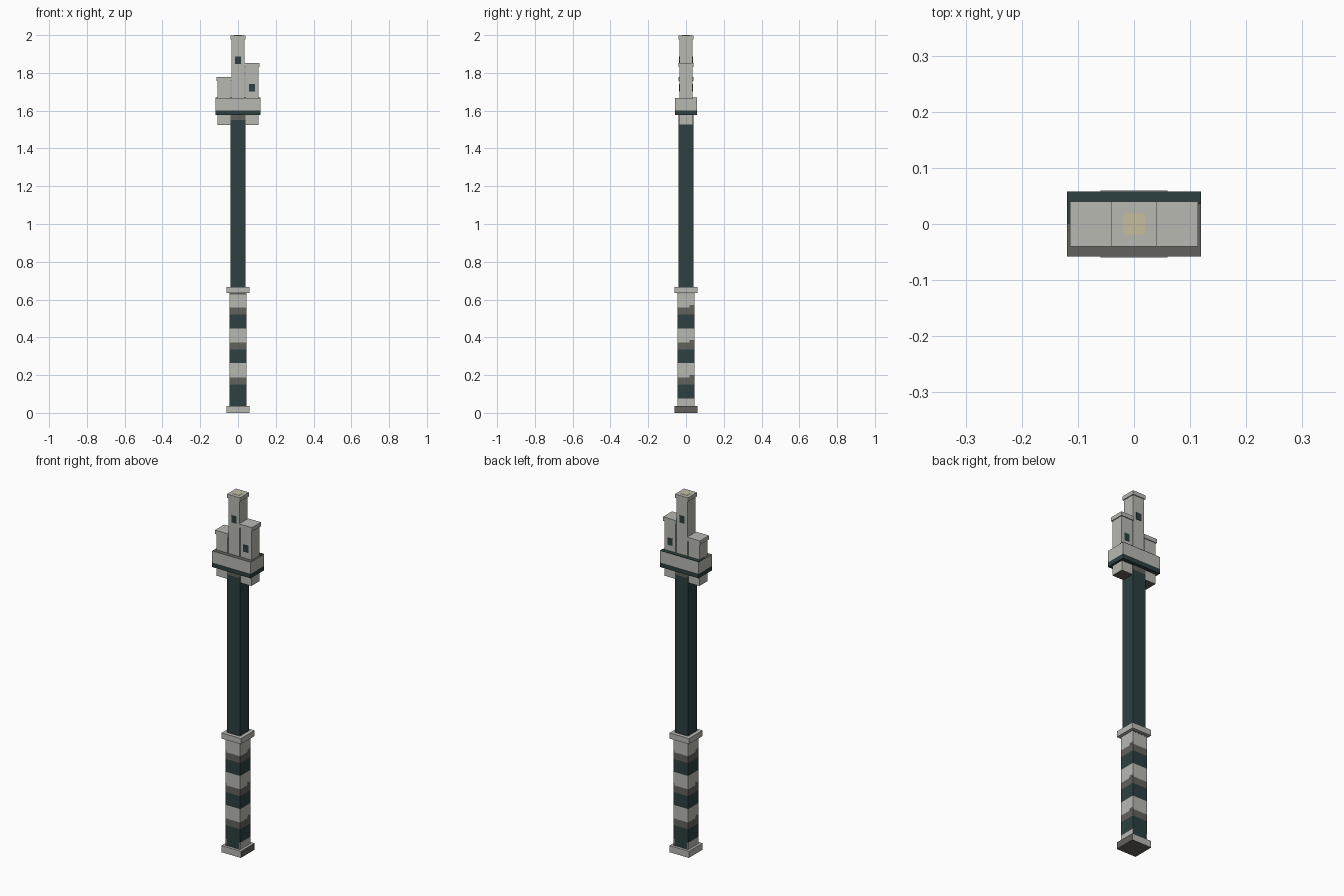
import bpy, bmesh
from mathutils import Vector

if "Cube" in bpy.data.objects:
    bpy.data.objects.remove(bpy.data.objects["Cube"])


def material(name, colour):
    m = bpy.data.materials.new(name)
    m.use_nodes = True
    rgba = (*colour, 1)
    m.diffuse_color = rgba
    m.node_tree.nodes["Principled BSDF"].inputs["Base Color"].default_value = rgba
    return m


LIGHT = material("pale_stone", (0.48, 0.485, 0.45))
GREY = material("weathered_grey", (0.125, 0.12, 0.107))
DARK = material("dark_teal", (0.026, 0.051, 0.052))
TAN = material("warm_tan", (0.57, 0.51, 0.34))

SIDES = {"right": (1, 0, 0), "left": (-1, 0, 0), "back": (0, 1, 0),
         "front": (0, -1, 0), "top": (0, 0, 1), "bottom": (0, 0, -1)}


def box(name, x, y, z, colour, **faces):
    """Box from (min, max) ranges; named sides may have another colour."""
    mesh = bpy.data.meshes.new(name)
    bm = bmesh.new()
    bmesh.ops.create_cube(bm, size=1)
    lo, hi = (Vector(c) for c in zip(x, y, z))
    for v in bm.verts:
        v.co = (lo + hi) / 2 + v.co * (hi - lo)
    bm.normal_update()
    mesh.materials.append(colour)
    for side, mat in faces.items():
        mesh.materials.append(mat)
        for f in bm.faces:
            if f.normal.dot(Vector(SIDES[side])) > 0.9:
                f.material_index = len(mesh.materials) - 1
    bm.to_mesh(mesh)
    bm.free()
    obj = bpy.data.objects.new(name, mesh)
    bpy.context.collection.objects.link(obj)
    return obj


def both(r):
    return (-r, r)


# Pommel, collar and shaft
box("pommel", both(0.06), both(0.06), (0, 0.037), LIGHT, right=GREY, bottom=GREY)
box("collar", both(0.06), both(0.06), (0.635, 0.667), LIGHT)
box("shaft", both(0.04), both(0.04), (0.667, 1.55), DARK)
box("shaft_top", both(0.04), both(0.04), (1.55, 1.58), GREY)

# Striped grip: repeating dark, grey and pale bands
GRIP = 0.045
STEP = 0.185
start = 0.037
for i in range(3):
    base = i * STEP
    for label, end, mat in (("dark", 0.15, DARK), ("grey", 0.188, GREY), ("pale", 0.263, LIGHT)):
        top = min(base + end, 0.635)
        box(f"grip_{label}_band_{i + 1}", both(GRIP), both(GRIP), (start, top), mat)
        start = top
    # Small raised steps where the grey band turns the corner
    for s, side in ((1, "right"), (-1, "left")):
        box(f"grip_step_{side}_{i + 1}", sorted((s * 0.04, s * 0.0455)),
            sorted((s * 0.018, s * GRIP)), (base + 0.186, base + 0.2), GREY)
for s, side in ((1, "right"), (-1, "left")):
    box(f"grip_foot_{side}", sorted((s * 0.04, s * 0.0455)), both(GRIP), (0.037, 0.075), LIGHT)
    box(f"grip_lip_{side}", both(GRIP), sorted((s * 0.04, s * 0.0455)), (0.627, 0.635), GREY)

# Wide platform with a dark lower rim and coloured walkways
box("platform_rim", both(0.119), both(0.058), (1.577, 1.602), DARK)
box("platform", both(0.119), both(0.058), (1.602, 1.667), LIGHT, top=GREY)
box("walkway_back", both(0.119), (0.036, 0.058), (1.667, 1.67), DARK)
box("walkway_left", (-0.119, -0.107), (0, 0.058), (1.666, 1.669), DARK)

# Corbels under the platform
for s, side in ((1, "right"), (-1, "left")):
    box(f"corbel_{side}", sorted((s * 0.038, s * 0.108)), both(0.036), (1.523, 1.58), LIGHT, bottom=GREY)


# Three turrets with overhanging caps
def turret(name, x, top):
    box(f"{name}_turret", (x - 0.035, x + 0.035), both(0.035), (1.66, top - 0.02), LIGHT)
    box(f"{name}_turret_cap", (x - 0.04, x + 0.04), both(0.04), (top - 0.022, top), LIGHT)


turret("short", -0.074, 1.778)
turret("tall", 0, 1.999)
turret("middle", 0.074, 1.852)
box("roof_inlay", both(0.02), both(0.02), (1.997, 2.0), TAN)

# Windows on the front and the back
for name, x, z in (("tall", 0, 1.866), ("middle", 0.074, 1.722)):
    for s, side in ((-1, "front"), (1, "back")):
        box(f"{name}_window_{side}", (x - 0.016, x + 0.016),
            sorted((s * 0.033, s * 0.0365)), (z - 0.02, z + 0.02), DARK)
